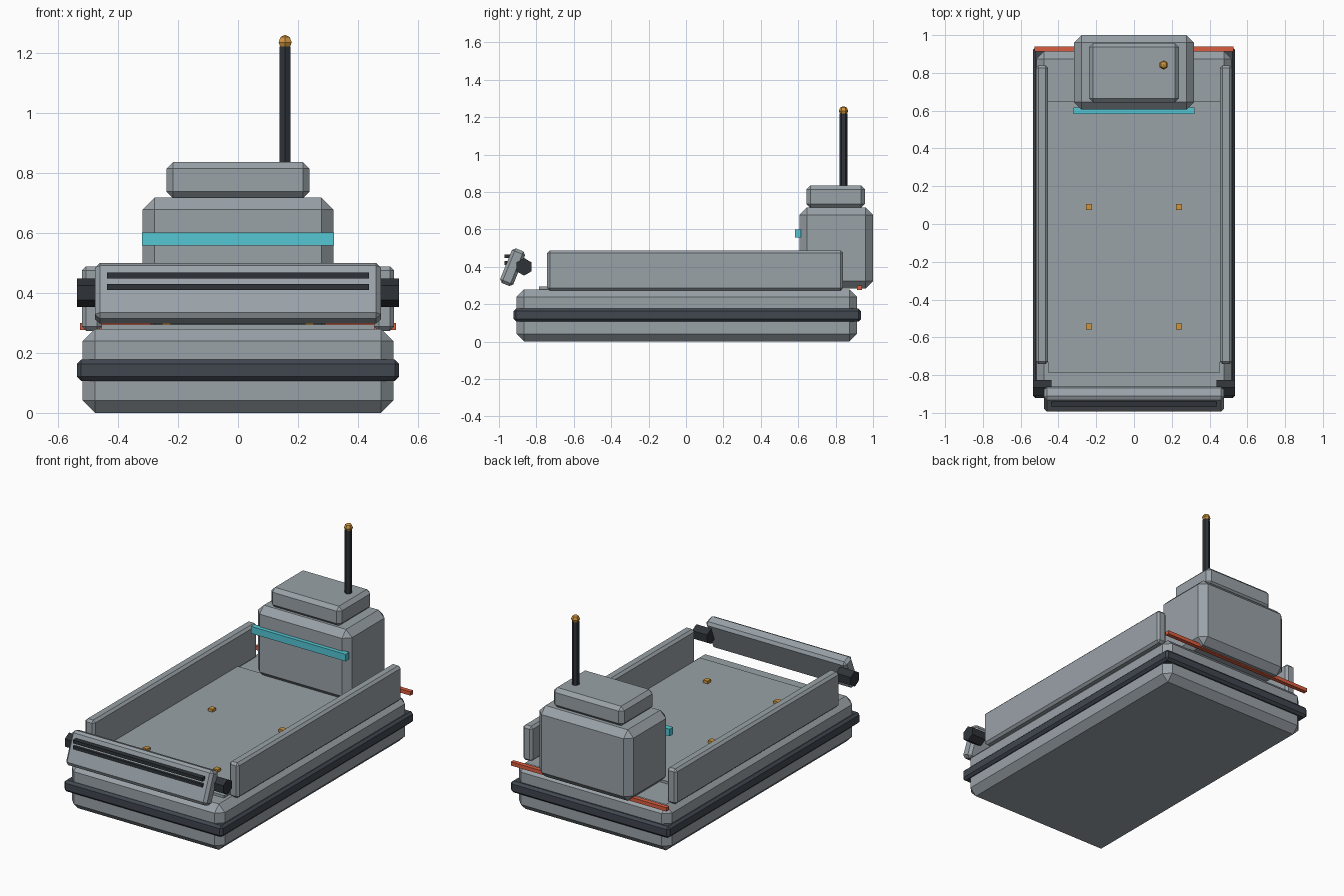
import bpy
import bmesh
import math
from mathutils import Matrix

if "Cube" in bpy.data.objects:
    bpy.data.objects.remove(bpy.data.objects["Cube"], do_unlink=True)


def material(name, rgb):
    mat = bpy.data.materials.new(name)
    mat.use_nodes = True
    color = (*rgb, 1.0)
    mat.diffuse_color = color
    mat.node_tree.nodes["Principled BSDF"].inputs["Base Color"].default_value = color
    return mat


grey = material("hull grey", (0.32, 0.36, 0.39))
rubber = material("rubber", (0.052, 0.063, 0.08))
black = material("dark metal", (0.028, 0.033, 0.04))
cyan = material("cyan light", (0.09, 0.57, 0.66))
amber = material("amber", (0.62, 0.30, 0.05))
red = material("red light", (0.72, 0.11, 0.05))


def finish(name, bm, mat):
    bmesh.ops.recalc_face_normals(bm, faces=bm.faces)
    mesh = bpy.data.meshes.new(name)
    bm.to_mesh(mesh)
    bm.free()
    mesh.materials.append(mat)
    obj = bpy.data.objects.new(name, mesh)
    bpy.context.collection.objects.link(obj)
    return obj


def box(name, mat, x, y, z, bevel=0.0, tilt=0.0):
    """Chamfered box from (min, max) ranges, tilted about its own x axis."""
    ranges = (x, y, z)
    size = [hi - lo for lo, hi in ranges]
    centre = [(hi + lo) / 2 for lo, hi in ranges]
    bm = bmesh.new()
    bmesh.ops.create_cube(bm, size=1.0, matrix=Matrix.Diagonal((*size, 1.0)))
    if bevel:
        bmesh.ops.bevel(bm, geom=bm.edges[:], offset=bevel, segments=1,
                        affect='EDGES', clamp_overlap=True)
    bm.transform(Matrix.Translation(centre) @ Matrix.Rotation(tilt, 4, 'X'))
    return finish(name, bm, mat)


def prism(name, mat, centre, radius, length, turn):
    """Six-sided rod, with turn setting its direction."""
    bm = bmesh.new()
    bmesh.ops.create_cone(bm, cap_ends=True, segments=6, radius1=radius,
                          radius2=radius, depth=length)
    bm.transform(Matrix.Translation(centre) @ turn)
    return finish(name, bm, mat)


# Hull, rubber bumper and cargo deck
box("hull", grey, (-0.517, 0.517), (-0.906, 0.914), (0, 0.28), 0.041)
box("bumper", rubber, (-0.536, 0.536), (-0.922, 0.936), (0.107, 0.177), 0.014)
box("deck", grey, (-0.455, 0.455), (-0.785, 0.648), (0.26, 0.295))

# Side walls and the pivots of the front gate
for side, s in (("left", 1), ("right", -1)):
    box(side + "_wall", grey, sorted((s * 0.455, s * 0.52)),
        (-0.742, 0.84), (0.273, 0.488), 0.014)
    prism(side + "_gate_pivot", black, (s * 0.486, -0.866, 0.4), 0.047, 0.1,
          Matrix.Rotation(math.pi / 2, 4, 'Y') @ Matrix.Rotation(math.pi / 2, 4, 'Z'))

# Tilted front gate with two slats
box("front_gate", grey, (-0.476, 0.476), (-0.965, -0.889), (0.298, 0.498),
    0.016, math.radians(-22))
for name, z in (("upper_slat", 0.457), ("lower_slat", 0.42)):
    box(name, black, (-0.437, 0.437), (-0.97, -0.94), (z - 0.01, z + 0.01))

# Rear tower, roof cap and light strips
box("tower", grey, (-0.318, 0.318), (0.606, 1.0), (0.283, 0.717), 0.04)
box("tower_cap", grey, (-0.238, 0.238), (0.643, 0.958), (0.715, 0.835), 0.022)
box("visor_light", cyan, (-0.32, 0.32), (0.582, 0.616), (0.557, 0.6))
box("tail_light", red, (-0.526, 0.526), (0.914, 0.94), (0.276, 0.299))

# Antenna and its tip
prism("antenna", black, (0.157, 0.842, 1.02), 0.021, 0.4, Matrix.Identity(4))
bm = bmesh.new()
bmesh.ops.create_uvsphere(bm, u_segments=6, v_segments=4, radius=0.025)
bm.transform(Matrix.Translation((0.157, 0.842, 1.234)))
finish("antenna_tip", bm, amber)

# Tie-down studs on the deck
for row, y in (("front", -0.543), ("rear", 0.09)):
    for side, x in (("left", 0.238), ("right", -0.238)):
        box(row + "_" + side + "_stud", amber, (x - 0.015, x + 0.015),
            (y - 0.016, y + 0.016), (0.29, 0.312))
